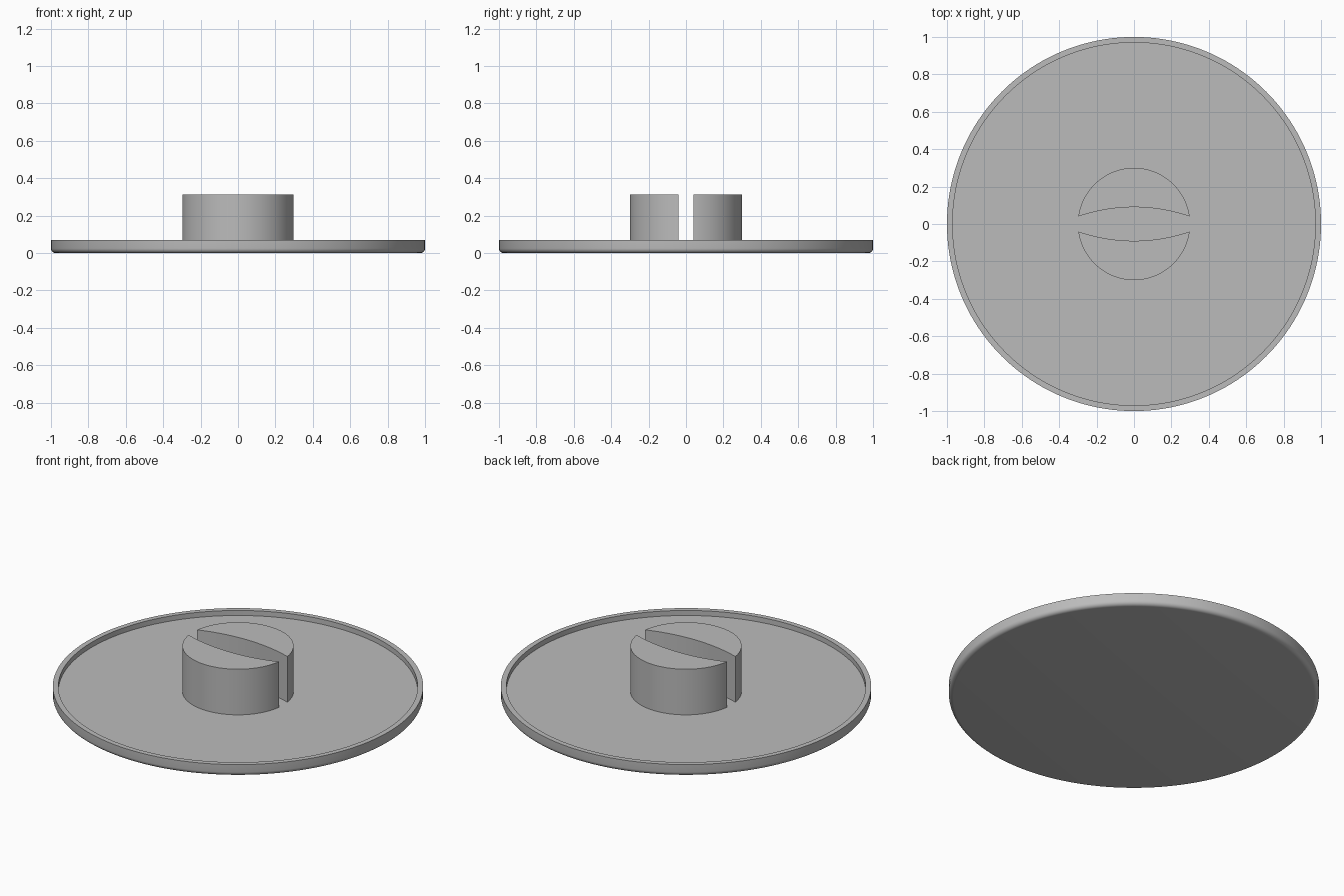
import bpy, bmesh
from math import sin, cos, pi, asin, sqrt

cube = bpy.data.objects.get("Cube")
if cube:
    bpy.data.objects.remove(cube)

grey = bpy.data.materials.new("plain grey")
grey.use_nodes = True
colour = (0.5, 0.5, 0.5, 1)
grey.diffuse_color = colour
grey.node_tree.nodes["Principled BSDF"].inputs["Base Color"].default_value = colour

FLOOR, RIM, TOP = 0.04, 0.07, 0.312
SEGMENTS = 160


def finish(name, bm):
    bmesh.ops.recalc_face_normals(bm, faces=bm.faces)
    mesh = bpy.data.meshes.new(name)
    bm.to_mesh(mesh)
    bm.free()
    obj = bpy.data.objects.new(name, mesh)
    bpy.context.collection.objects.link(obj)
    mesh.materials.append(grey)
    bpy.ops.object.select_all(action="DESELECT")
    obj.select_set(True)
    bpy.context.view_layer.objects.active = obj
    bpy.ops.object.shade_smooth_by_angle(angle=pi / 6)
    return obj


# Shallow dish: rounded bottom edge, thin raised rim, flat floor
fillet = 0.025
profile = [(1 - fillet + fillet * sin(i * pi / 12), fillet - fillet * cos(i * pi / 12))
           for i in range(7)]
profile += [(1, RIM), (0.97, RIM), (0.97, FLOOR)]
bm = bmesh.new()
rings = [[bm.verts.new((r * cos(2 * pi * k / SEGMENTS), r * sin(2 * pi * k / SEGMENTS), z))
          for k in range(SEGMENTS)] for r, z in profile]
for low, high in zip(rings, rings[1:]):
    for k in range(SEGMENTS):
        n = (k + 1) % SEGMENTS
        bm.faces.new((low[k], low[n], high[n], high[k]))
bm.faces.new(rings[0])
bm.faces.new(rings[-1])
finish("dish", bm)


# Knob halves: round outside, hollowed inner face along the lens-shaped slot
def knob_half(name, side):
    radius, gap, bulge = 0.3, 0.04, 0.05
    start = asin(gap / radius)
    half = radius * cos(start)
    slot_radius = (half ** 2 + bulge ** 2) / (2 * bulge)
    steps = 64
    outline = []
    for i in range(steps + 1):
        a = start + (pi - 2 * start) * i / steps
        outline.append((radius * cos(a), radius * sin(a)))
    for i in range(1, 32):
        x = -half + 2 * half * i / 32
        outline.append((x, gap + bulge - slot_radius + sqrt(slot_radius ** 2 - x ** 2)))
    bm = bmesh.new()
    base = bm.faces.new([bm.verts.new((x, side * y, FLOOR)) for x, y in outline])
    grown = bmesh.ops.extrude_face_region(bm, geom=[base], use_keep_orig=True)
    for v in grown["geom"]:
        if isinstance(v, bmesh.types.BMVert):
            v.co.z = TOP
    finish(name, bm)


knob_half("knob_back_half", 1)
knob_half("knob_front_half", -1)
